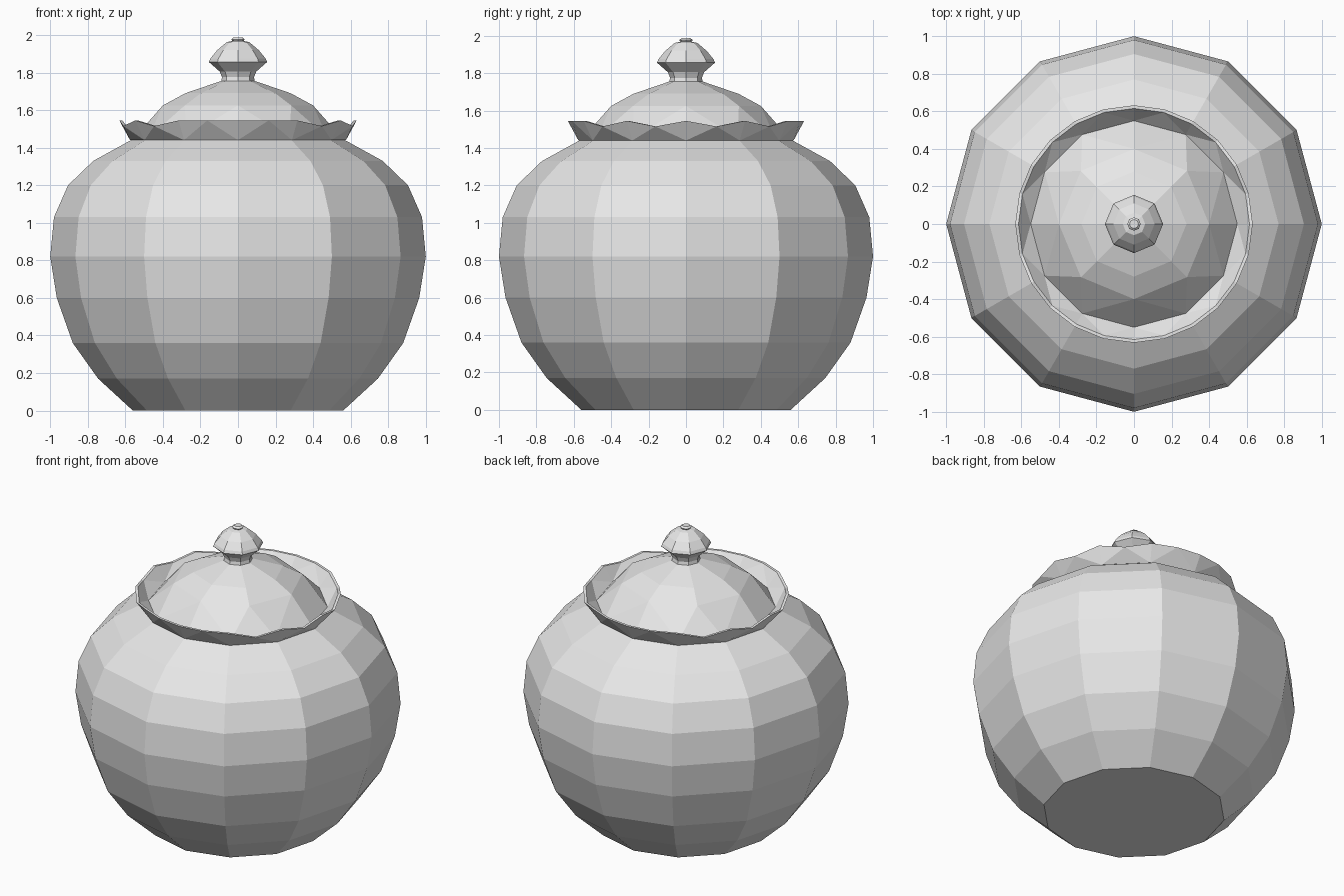
import bpy, bmesh
from math import sin, cos, radians, pi

old = bpy.data.objects.get("Cube")
if old:
    bpy.data.objects.remove(old, do_unlink=True)

grey = bpy.data.materials.new("glazed_grey")
grey.use_nodes = True
grey.diffuse_color = (0.8, 0.8, 0.8, 1)
grey.node_tree.nodes["Principled BSDF"].inputs["Base Color"].default_value = (0.8, 0.8, 0.8, 1)


def ring(bm, r, z, n):
    """Ring of n points; z may be a function of the angle in degrees."""
    pts = []
    for i in range(n):
        a = 360 * i / n
        h = z(a) if callable(z) else z
        pts.append(bm.verts.new((r * cos(radians(a)), r * sin(radians(a)), h)))
    return pts


def stitch(bm, low, high):
    """Join two rings, walking round by angle when their counts differ."""
    n, m = len(low), len(high)
    if n == m:
        for i in range(n):
            j = (i + 1) % n
            bm.faces.new((low[i], low[j], high[j], high[i]))
        return
    i = j = 0
    while i < n or j < m:
        if j >= m or (i < n and (i + 0.5) / n <= (j + 0.5) / m):
            bm.faces.new((low[i % n], low[(i + 1) % n], high[j % m]))
            i += 1
        else:
            bm.faces.new((low[i % n], high[(j + 1) % m], high[j % m]))
            j += 1


def turned(name, profile, cap_bottom=False, cap_top=False):
    """Stack of rings (radius, height, sides) joined into one faceted part."""
    bm = bmesh.new()
    rings = [ring(bm, *p) for p in profile]
    for a, b in zip(rings, rings[1:]):
        stitch(bm, a, b)
    if cap_bottom:
        bm.faces.new(rings[0][::-1])
    if cap_top:
        bm.faces.new(rings[-1])
    mesh = bpy.data.meshes.new(name)
    bm.to_mesh(mesh)
    bm.free()
    mesh.materials.append(grey)
    obj = bpy.data.objects.new(name, mesh)
    bpy.context.collection.objects.link(obj)
    return obj


def wave(a):
    """Scalloped lip height, straight at the front and back."""
    flat = abs(sin(radians(a))) > 0.9
    dip = round(a / 15) % 2 == 1
    return 1.515 if dip and not flat else 1.545


# Round pot body
body = [(0.56, 0), (0.745, 0.17), (0.88, 0.36), (0.965, 0.6), (1.0, 0.82),
        (0.98, 1.03), (0.905, 1.2), (0.77, 1.33), (0.57, 1.44)]
turned("pot_body", [(r, z, 12) for r, z in body], cap_bottom=True)

# Flared wavy rim with a thin lip
turned("wavy_rim", [(0.575, 1.44, 12), (0.632, wave, 24),
                    (0.615, wave, 24), (0.55, 1.455, 12)])

# Domed lid
turned("lid", [(0.55, 1.455, 12), (0.4, 1.625, 8), (0.28, 1.69, 8), (0.09, 1.755, 8)],
       cap_top=True)

# Lid knob with a small button on top
knob = [(0.09, 1.75), (0.085, 1.775), (0.097, 1.805), (0.155, 1.856), (0.147, 1.875), (0.11, 1.92),
        (0.06, 1.962), (0.03, 1.968), (0.036, 1.977), (0.024, 1.987)]
turned("lid_knob", [(r, z, 8) for r, z in knob], cap_top=True)
